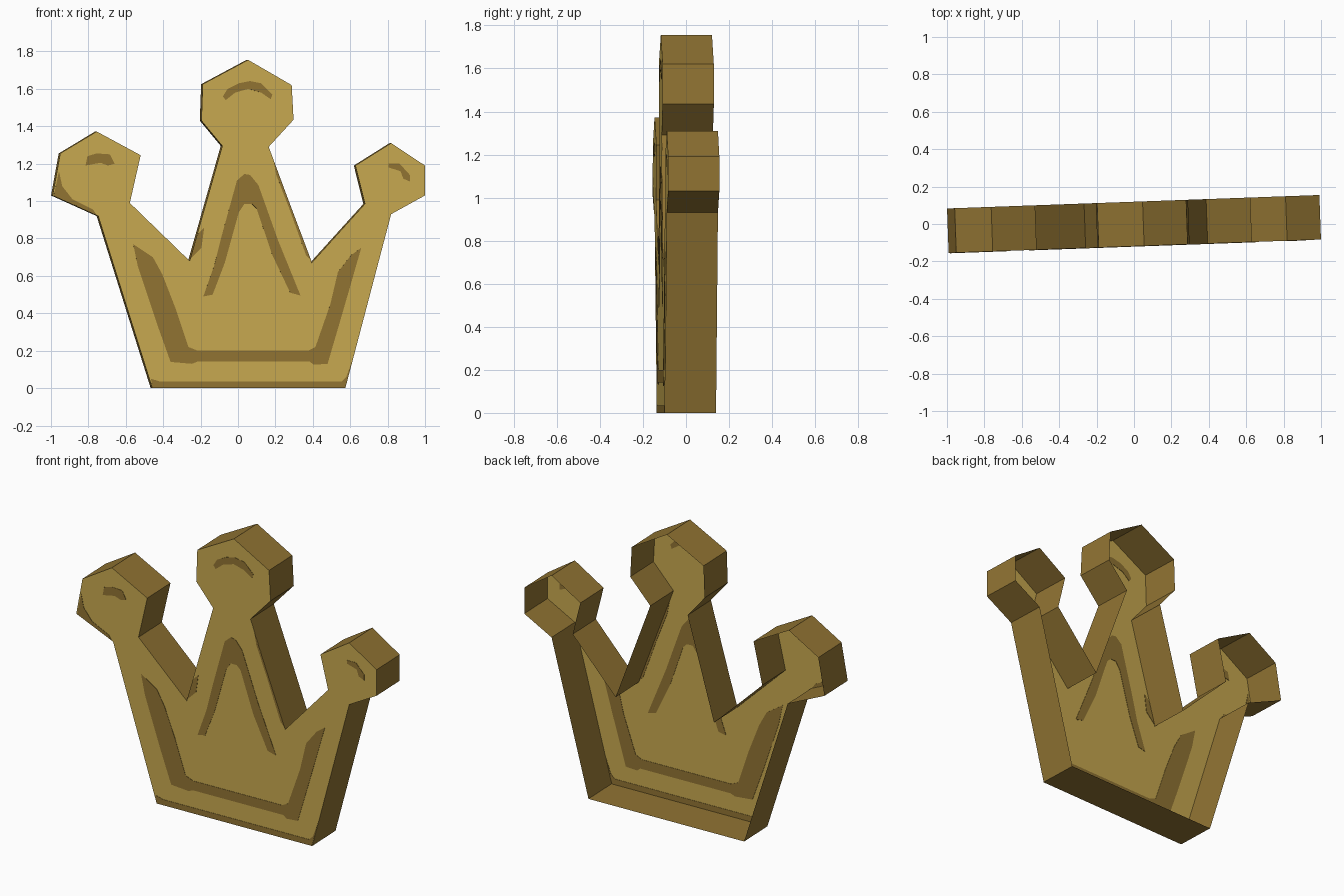
import bpy, bmesh, math

HALF = 0.119                 # half depth of the shell
TURN = math.radians(2.07)    # slight turn about the vertical


def material(name, rgb):
    m = bpy.data.materials.new(name)
    m.diffuse_color = (*rgb, 1)
    return m


gold = material("gold", (0.58, 0.40, 0.08))
brown = material("dark gold", (0.285, 0.175, 0.033))


def sheet(name, pts, y0, y1, closed, mats):
    """Outline extruded from y0 (front) to y1 (back); back cap optional."""
    bm = bmesh.new()
    front = [bm.verts.new((x, y0, z)) for x, z in pts]
    back = [bm.verts.new((x, y1, z)) for x, z in pts]
    bm.faces.new(front)
    n = len(pts)
    for i in range(n):
        j = (i + 1) % n
        f = bm.faces.new((front[j], front[i], back[i], back[j]))
        f.material_index = len(mats) - 1
    if closed:
        bm.faces.new(back[::-1])
    me = bpy.data.meshes.new(name)
    bm.to_mesh(me)
    bm.free()
    for m in mats:
        me.materials.append(m)
    ob = bpy.data.objects.new(name, me)
    ob.rotation_euler.z = TURN
    bpy.context.collection.objects.link(ob)
    return ob


def paint(name, *pts):
    """Thin plate through the front sheet, so it shows from both sides."""
    sheet(name, pts, -HALF - 0.002, -HALF + 0.002, True, [brown])


# Crown shell: gold front, brown rim walls, open at the back
outline = [(-0.463, 0), (0.57, 0), (0.815, 0.93), (0.996, 1.03), (0.996, 1.19),
           (0.815, 1.31), (0.624, 1.19), (0.675, 0.985), (0.39, 0.67),
           (0.16, 1.29), (0.293, 1.435), (0.283, 1.62), (0.05, 1.755),
           (-0.193, 1.625), (-0.2, 1.43), (-0.088, 1.295), (-0.263, 0.68),
           (-0.583, 0.99), (-0.525, 1.245), (-0.76, 1.372), (-0.955, 1.255),
           (-0.996, 1.03), (-0.752, 0.92)]
sheet("crown_shell", outline, -HALF, HALF, False, [gold, brown])

# Large U band around the body
paint("body_band", (-0.565, 0.77), (-0.54, 0.65), (-0.44, 0.35), (-0.365, 0.14),
      (-0.25, 0.13), (-0.22, 0.142), (0.38, 0.142), (0.40, 0.125), (0.475, 0.13),
      (0.56, 0.42), (0.655, 0.75), (0.60, 0.71), (0.53, 0.62), (0.49, 0.45),
      (0.41, 0.22), (0.37, 0.2), (-0.22, 0.2), (-0.27, 0.22), (-0.34, 0.43),
      (-0.41, 0.61), (-0.46, 0.7))

# Upside-down V on the middle spike
paint("spike_band", (-0.19, 0.49), (-0.14, 0.5), (-0.075, 0.67), (0, 0.94),
      (0.03, 0.985), (0.07, 0.985), (0.095, 0.96), (0.18, 0.71), (0.275, 0.51),
      (0.33, 0.495), (0.21, 0.79), (0.105, 1.085), (0.06, 1.14), (0.03, 1.145),
      (-0.01, 1.11), (-0.09, 0.82), (-0.13, 0.66))

# Arc marks on the three tips
paint("middle_tip_arc", (-0.085, 1.56), (-0.06, 1.6), (0, 1.63), (0.06, 1.642),
      (0.12, 1.63), (0.18, 1.57), (0.17, 1.545), (0.12, 1.58), (0.05, 1.6),
      (-0.02, 1.58), (-0.07, 1.54))
paint("left_tip_arc", (-0.82, 1.19), (-0.81, 1.24), (-0.76, 1.255),
      (-0.69, 1.25), (-0.665, 1.2), (-0.7, 1.19), (-0.74, 1.205))
paint("right_tip_arc", (0.8, 1.2), (0.86, 1.2), (0.915, 1.14), (0.915, 1.105),
      (0.88, 1.12), (0.865, 1.16), (0.8, 1.18))

# Worn strips along the edges
paint("base_strip", (-0.462, 0), (0.568, 0), (0.608, 0.15), (0.575, 0.06),
      (0.55, 0.035), (-0.42, 0.035), (-0.47, 0.05))
paint("left_tip_wear", (-0.962, 1.16), (-0.945, 1.08), (-0.89, 1.01),
      (-0.78, 0.955), (-0.76, 0.925), (-0.99, 1.03))
paint("spike_left_wear", (-0.222, 0.82), (-0.26, 0.69), (-0.2, 0.75),
      (-0.185, 0.86))
paint("spike_right_wear", (0.185, 1.22), (0.2, 1.14), (0.27, 0.96),
      (0.36, 0.71), (0.388, 0.68))
